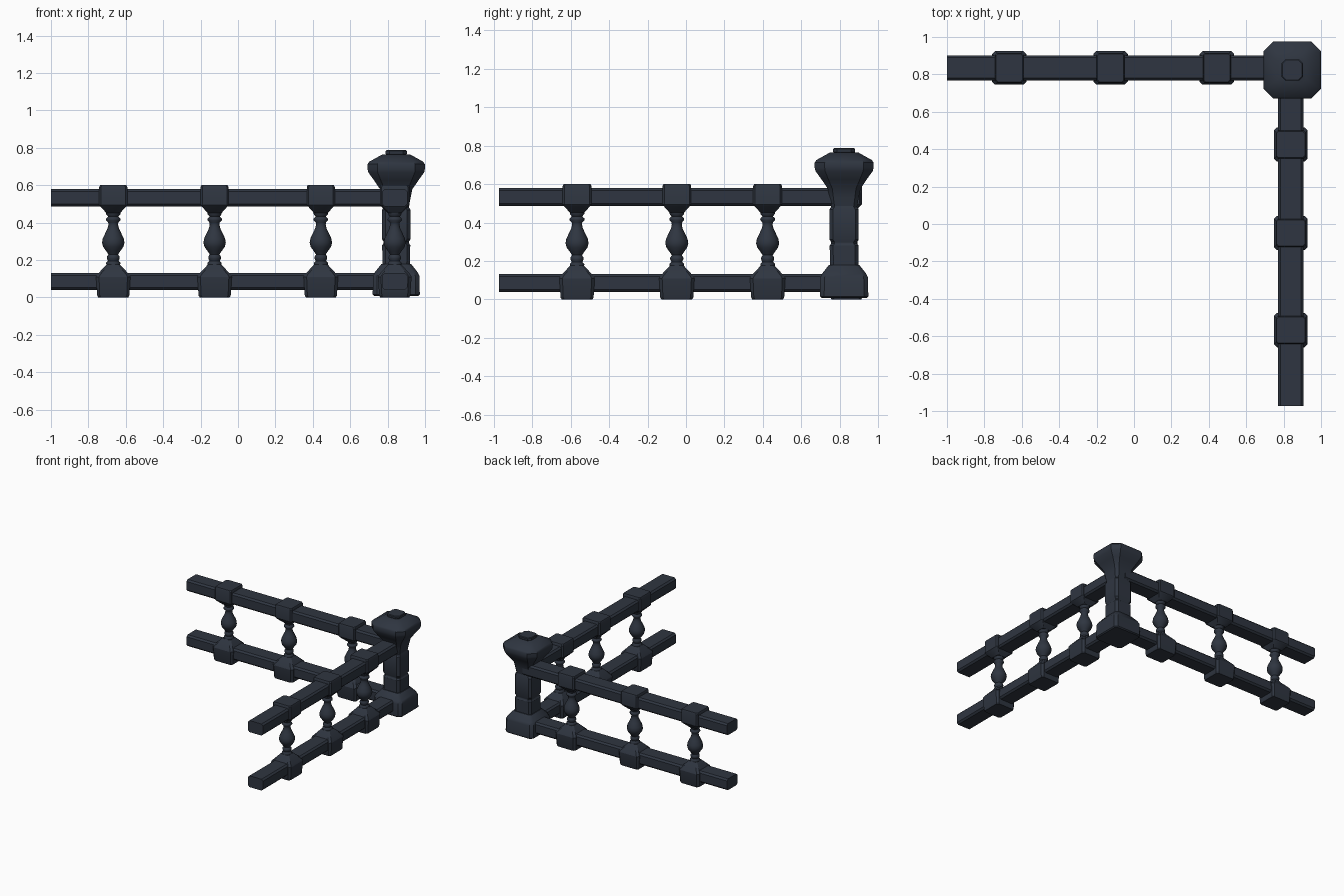
import bpy, bmesh, math
from mathutils import Vector, Matrix

if "Cube" in bpy.data.objects:
    bpy.data.objects.remove(bpy.data.objects["Cube"])

iron = bpy.data.materials.new("dark slate iron")
iron.diffuse_color = (0.028, 0.036, 0.052, 1)
iron.use_nodes = True
iron.node_tree.nodes["Principled BSDF"].inputs["Base Color"].default_value = iron.diffuse_color


def finish(name, bm, matrix, angle=35):
    bmesh.ops.recalc_face_normals(bm, faces=bm.faces)
    me = bpy.data.meshes.new(name)
    bm.to_mesh(me)
    bm.free()
    me.transform(matrix)
    me.materials.append(iron)
    ob = bpy.data.objects.new(name, me)
    bpy.context.collection.objects.link(ob)
    bpy.ops.object.select_all(action='DESELECT')
    ob.select_set(True)
    bpy.context.view_layer.objects.active = ob
    bpy.ops.object.shade_smooth_by_angle(angle=math.radians(angle))
    return ob


def loft(name, rings, matrix, angle=35):
    """Skin a stack of closed rings (lists of points) and cap both ends."""
    bm = bmesh.new()
    rows = [[bm.verts.new(p) for p in r] for r in rings]
    n = len(rows[0])
    for a, b in zip(rows, rows[1:]):
        for i in range(n):
            j = (i + 1) % n
            bm.faces.new((a[i], a[j], b[j], b[i]))
    bm.faces.new(rows[0][::-1])
    bm.faces.new(rows[-1])
    return finish(name, bm, matrix, angle)


def chamfered(hx, hy, z, c):
    """Rectangle with cut corners at height z."""
    return [(hx, -hy + c, z), (hx, hy - c, z), (hx - c, hy, z), (-hx + c, hy, z),
            (-hx, hy - c, z), (-hx, -hy + c, z), (-hx + c, -hy, z), (hx - c, -hy, z)]


def circle(r, z, n=14):
    return [(r * math.cos(i * math.tau / n), r * math.sin(i * math.tau / n), z) for i in range(n)]


# Half length, half depth, height, corner cut
FOOT = [(.08, .078, 0, .014), (.086, .083, .01, .014), (.092, .09, .11, .016),
        (.086, .084, .122, .016), (.036, .036, .176, .012)]
HEAD = [(.038, .038, .452, .01), (.07, .075, .488, .01), (.075, .08, .495, .01),
        (.075, .08, .59, .01), (.07, .075, .6, .01)]
# Radius, height
SPINDLE = [(.036, .165), (.038, .185), (.028, .195), (.034, .208), (.034, .218), (.026, .23),
           (.038, .248), (.054, .27), (.06, .292), (.056, .315), (.042, .345), (.03, .37),
           (.026, .388), (.027, .4), (.039, .413), (.038, .422), (.027, .432), (.038, .445), (.038, .465)]


def railing(side, frame, start, end, stations):
    """One run of railing along local x."""
    for label, z, h in (("lower", .085, .046), ("upper", .533, .047)):
        m = frame @ Matrix.Translation((0, 0, z)) @ Matrix.Rotation(math.pi / 2, 4, 'Y')
        rings = [chamfered(h, .067, x, .013) for x in (start, end)]
        loft(f"{side}_{label}_rail", rings, m, 25)
    for i, x in enumerate(stations):
        m = frame @ Matrix.Translation((x, 0, 0))
        loft(f"{side}_foot_block_{i}", [chamfered(*r) for r in FOOT], m, 30)
        loft(f"{side}_head_block_{i}", [chamfered(*r) for r in HEAD], m, 30)
        loft(f"{side}_baluster_{i}", [circle(*r) for r in SPINDLE], m, 50)


# Back run along x, side run along y
railing("back", Matrix.Translation((0, .835, 0)), -1, .84, (-.667, -.125, .443))
railing("side", Matrix.Translation((.838, 0, 0)) @ Matrix.Rotation(math.pi / 2, 4, 'Z'),
        -.973, .82, (-.567, -.048, .425))

# Corner post: half width, height, corner cut
post = Matrix.Translation((.846, .823, 0))


def square_stack(name, prof):
    loft(name, [chamfered(w, w, z, c) for w, z, c in prof], post, 35)


square_stack("post_base", [(.118, .008, .02), (.126, .016, .022), (.124, .115, .022),
                           (.114, .135, .022), (.08, .178, .018)])
square_stack("post_shaft", [(.074, .16, .018), (.075, .28, .018), (.068, .29, .018), (.068, .298, .018),
                            (.076, .312, .018), (.076, .468, .018), (.068, .482, .018), (.068, .5, .018)])
square_stack("post_cap", [(.068, .485, .018), (.076, .53, .02), (.086, .578, .024), (.118, .625, .036),
                          (.149, .668, .05), (.153, .685, .052), (.153, .712, .052), (.145, .725, .05),
                          (.075, .764, .028)])
square_stack("post_knob", [(.048, .755, .018), (.057, .768, .02), (.057, .782, .02), (.053, .787, .02)])
